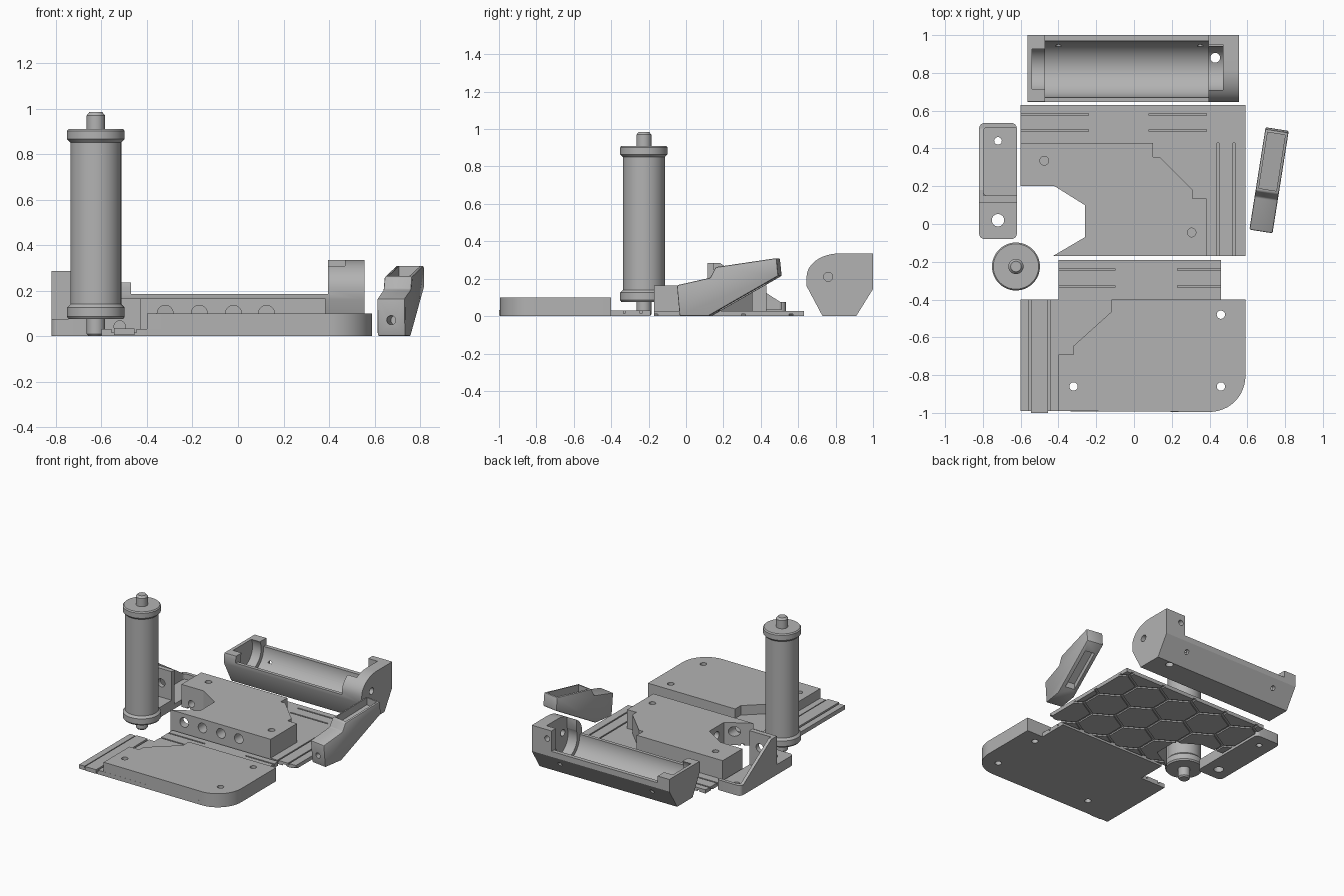
import bpy, bmesh, math
from mathutils import Matrix, Vector

cube = bpy.data.objects.get("Cube")
if cube:
    bpy.data.objects.remove(cube)

grey = bpy.data.materials.new("plain grey")
grey.use_nodes = True
grey.diffuse_color = (0.45, 0.45, 0.45, 1)
grey.node_tree.nodes["Principled BSDF"].inputs["Base Color"].default_value = (0.45, 0.45, 0.45, 1)


def finish(name, bm):
    bmesh.ops.recalc_face_normals(bm, faces=bm.faces)
    mesh = bpy.data.meshes.new(name)
    bm.to_mesh(mesh)
    bm.free()
    mesh.materials.append(grey)
    ob = bpy.data.objects.new(name, mesh)
    bpy.context.collection.objects.link(ob)
    return ob


def add_prism(bm, pts, lo, hi, axis="Z"):
    place = (lambda u, v, w: (u, v, w)) if axis == "Z" else (lambda u, v, w: (w, u, v))
    face = bm.faces.new([bm.verts.new(place(u, v, lo)) for u, v in pts])
    ext = bmesh.ops.extrude_face_region(bm, geom=[face])["geom"]
    shift = Vector(place(0, 0, hi - lo))
    bmesh.ops.translate(bm, vec=shift, verts=[g for g in ext if isinstance(g, bmesh.types.BMVert)])


def prism(name, pts, lo, hi, axis="Z"):
    bm = bmesh.new()
    add_prism(bm, pts, lo, hi, axis)
    return finish(name, bm)


def rect(a, b, c, d):
    return [(a, c), (b, c), (b, d), (a, d)]


def box(x0, x1, y0, y1, z0, z1, name="cutter"):
    return prism(name, rect(x0, x1, y0, y1), z0, z1)


def rod(centre, r, length, axis="Z", name="cutter", segs=32):
    bm = bmesh.new()
    turn = {"Z": Matrix(), "X": Matrix.Rotation(math.pi / 2, 4, "Y"), "Y": Matrix.Rotation(math.pi / 2, 4, "X")}
    bmesh.ops.create_cone(bm, cap_ends=True, segments=segs, radius1=r, radius2=r, depth=length,
                          matrix=Matrix.Translation(centre) @ turn[axis])
    return finish(name, bm)


def arc(cx, cy, rx, ry, start, end, n=12):
    angles = [math.radians(start + (end - start) * i / n) for i in range(n + 1)]
    return [(cx + rx * math.cos(a), cy + ry * math.sin(a)) for a in angles]


def rounded(x0, x1, y0, y1, r):
    return (arc(x1 - r, y1 - r, r, r, 0, 90, 6) + arc(x0 + r, y1 - r, r, r, 90, 180, 6)
            + arc(x0 + r, y0 + r, r, r, 180, 270, 6) + arc(x1 - r, y0 + r, r, r, 270, 360, 6))


def combine(ob, others, op="DIFFERENCE"):
    bpy.context.view_layer.objects.active = ob
    for other in others:
        mod = ob.modifiers.new("join", "BOOLEAN")
        mod.operation, mod.solver, mod.object = op, "EXACT", other
        bpy.ops.object.modifier_apply(modifier=mod.name)
        bpy.data.objects.remove(other)
    return ob


# Roller: turned profile
profile = [(0, 0), (.032, 0), (.04, .01), (.04, .075), (.12, .075), (.127, .085), (.127, .125), (.112, .14),
           (.112, .85), (.127, .865), (.127, .902), (.12, .91), (.04, .91), (.04, .97), (.028, .985), (0, .985)]
bm = bmesh.new()
line = [bm.verts.new((r, 0, z)) for r, z in profile]
edges = [bm.edges.new(pair) for pair in zip(line, line[1:])]
bmesh.ops.spin(bm, geom=line + edges, cent=(0, 0, 0), axis=(0, 0, 1), angle=2 * math.pi, steps=48)
bmesh.ops.remove_doubles(bm, verts=bm.verts, dist=.0001)
roller = finish("roller", bm)
roller.location = (-.625, -.225, 0)

# Front cover: thin tray with a tongue, thick stepped block, rails and screw holes
cover_edge = arc(.4, -.805, .19, .19, -90, 0)
step = [(.59, -.4), (-.12, -.4), (-.12, -.465), (-.32, -.645), (-.32, -.69), (-.4, -.69)]
front_cover = prism("front_cover", [(-.6, -.99)] + cover_edge[:1] + [(.4, -.4), (.46, -.4), (.46, -.19),
                                                                  (-.4, -.19), (-.4, -.4), (-.6, -.4)], 0, .03)
combine(front_cover, [prism("block", [(-.4, -.99)] + cover_edge + step, 0, .1)], "UNION")
combine(front_cover, [box(-.545, -.455, -1, -.4, .004, .034)], "UNION")
cuts = [rod((x, y, 0), .022, 1) for x, y in ((.46, -.48), (.46, -.86), (-.32, -.86))]
cuts += [box(x - .005, x + .005, -1.1, -.39, .015, .1) for x in (-.55, -.45)]
for y in (-.24, -.33):
    cuts += [box(a, b, y - .005, y + .005, .015, .1) for a, b in ((-.41, -.1), (.23, .47))]
combine(front_cover, cuts)

# Main housing: notched slab, stepped block, grooves and bores
notch = [(-.6, .2), (-.42, .2), (-.26, .1), (-.26, -.07), (-.43, -.17)]
slab = notch + [(.59, -.17), (.59, .63), (-.6, .63)]
housing = prism("main_housing", slab, .01, .027)
block = notch + [(.385, -.17), (.385, .135), (.31, .135), (.31, .18), (.135, .355),
                 (.1, .355), (.1, .43), (-.6, .43)]
combine(housing, [prism("block", block, .01, .165)], "UNION")
cuts = [rod((x, -.17, .1), .035, .3, "Y") for x in (-.32, -.17, -.02, .125)]
cuts += [rod((x, y, .165), .023, .2) for x, y in ((-.475, .335), (.305, -.045))]
cuts += [rod((-.52, .2, .042), .025, .15, "Y"), rod((-.26, .015, .1), .03, .15, "X")]
for y in (.495, .58):
    cuts += [box(a, b, y - .005, y + .005, .015, .1) for a, b in ((-.61, -.24), (.08, .385))]
cuts += [box(x - .005, x + .005, -.2, .43, .015, .1) for x in (.445, .53)]
combine(housing, cuts)

# Honeycomb pads under the housing
bm = bmesh.new()
pitch = .27
for row in range(-3, 6):
    for col in range(-4, 5):
        cx, cy = (col + row % 2 / 2) * pitch, .2 + (row - 1) * pitch * .866
        add_prism(bm, arc(cx, cy, .145, .145, 30, 330, 5), -.02, .02)
pads = finish("honeycomb_pads", bm)
combine(pads, [prism("cutter", slab, 0, .0105)], "INTERSECT")

# Cell holder: trough with a tall hooded end
end = [(.73, 0), (.91, 0), (1, .145), (1, .335)] + arc(.82, .21, .175, .125, 90, 180) + [(.645, .16)]
holder = prism("cell_holder", end, -.565, .555, "X")
cuts = [box(-.47, .395, .5, 1.2, .185, .5), box(-.7, -.469, .5, 1.2, .235, .5),
        rod((-.0375, .82, .18), .15, .865, "X", segs=64), rod((-.035, .82, .18), .12, 1.01, "X", segs=48),
        box(.39, .47, .71, .95, .18, .5), rod((.55, .76, .21), .024, .3, "X"),
        rod((.43, .98, .27), .02, .2, "Y"), rod((.43, .88, .1), .026, .4)]
cuts += [rod((x, 1, .09), .015, .12, "Y") for x in (-.4, .35)]
combine(holder, cuts)

# Angle bracket: base, upright and side gusset
bracket = prism("angle_bracket", rounded(-.82, -.62, -.08, .535, .03), 0, .075)
combine(bracket, [box(-.82, -.62, .115, .15, .02, .285, "upright"),
                  prism("gusset", [(.12, .02), (.505, .02), (.505, .075), (.18, .285), (.12, .285)],
                        -.82, -.797, "X")], "UNION")
combine(bracket, [prism("cutter", rounded(-.797, -.6, .15, .51, .02), .035, .5),
                  rod((-.72, .02, 0), .033, 1), rod((-.72, .44, 0), .02, 1),
                  rod((-.705, .13, .18), .03, .2, "Y")])

# Tray arm: sloped side profile, pocketed above and below, turned slightly
side = [(.015, 0), (.17, 0), (.55, .215), (.54, .31), (.21, .262), (.18, .205), (.0, .165)]
arm = prism("tray_arm", side, -.062, .062, "X")
bevel = arm.modifiers.new("soft edges", "BEVEL")
bevel.width, bevel.segments = .008, 2
bpy.context.view_layer.objects.active = arm
bpy.ops.object.modifier_apply(modifier=bevel.name)
combine(arm, [prism("cutter", [(.225, .21), (.525, .255), (.525, .5), (.225, .5)], -.047, .047, "X"),
              prism("cutter", [(.22, -.1), (.48, -.1), (.48, .215), (.22, .07)], -.035, .035, "X"),
              rod((0, 0, .07), .02, .25, "Y")])
arm.location = (.672, -.04, 0)
arm.rotation_euler.z = math.radians(-9)

for ob in (roller, front_cover, housing, pads, holder, bracket, arm):
    bpy.ops.object.select_all(action="DESELECT")
    ob.select_set(True)
    bpy.context.view_layer.objects.active = ob
    bpy.ops.object.shade_smooth_by_angle(angle=math.radians(30))
